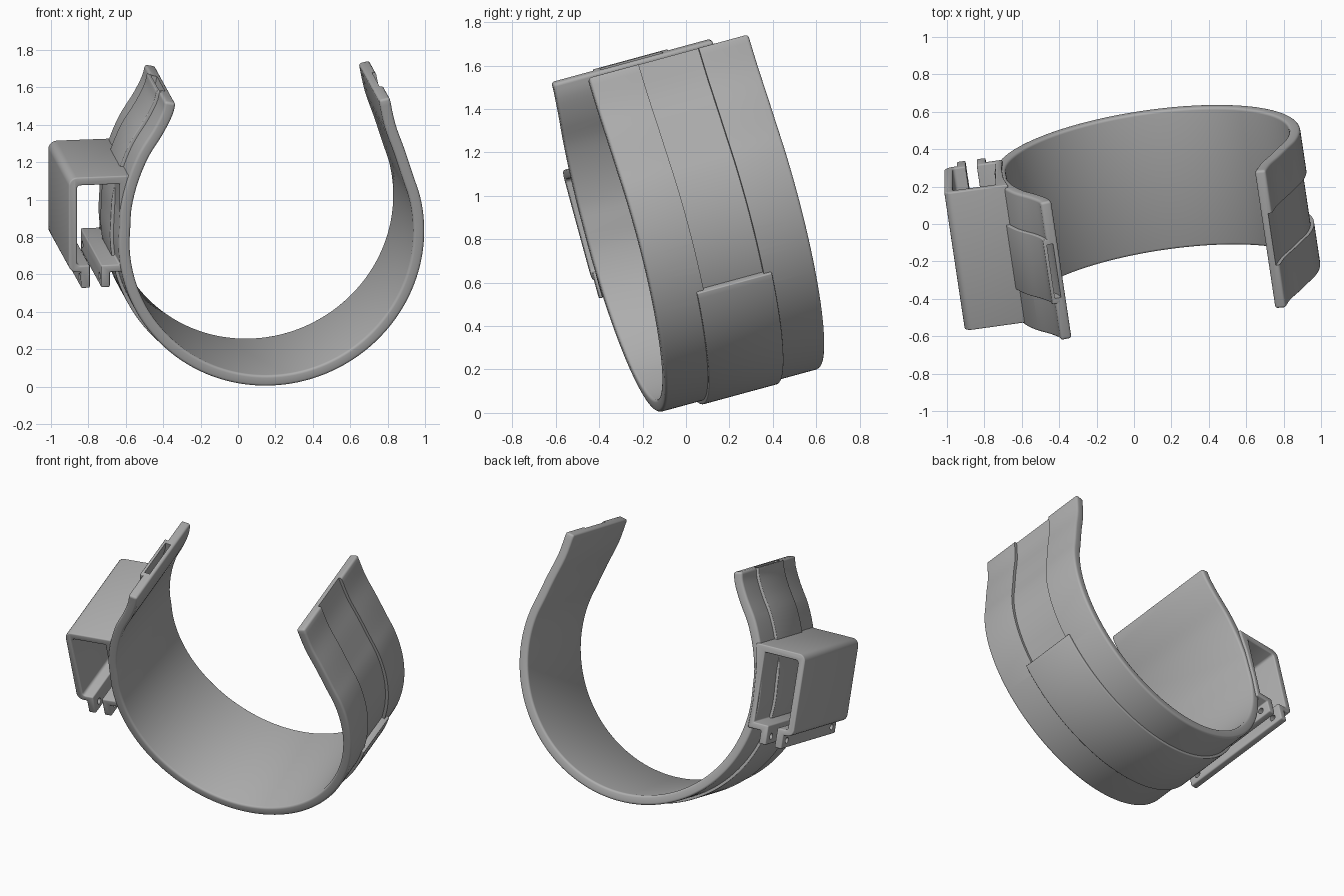
import bpy, bmesh, math
from mathutils import Vector, Matrix

if "Cube" in bpy.data.objects:
    bpy.data.objects.remove(bpy.data.objects["Cube"])

# Tilted working frame: local x across, local y along the band width, local z up
AXIS = Vector((-0.143, 0.955, 0.26)).normalized()
ACROSS = (Vector((1, 0, 0)) - AXIS * AXIS.x).normalized()
UP = ACROSS.cross(AXIS)
FRAME = Matrix((ACROSS, AXIS, UP)).transposed().to_4x4()
FRAME.translation = (0.18, -0.34, 0.80)
WIDTH = 0.77

grey = bpy.data.materials.new("plain grey")
grey.use_nodes = True
grey.diffuse_color = (0.42, 0.42, 0.42, 1)
grey.node_tree.nodes["Principled BSDF"].inputs["Base Color"].default_value = (0.42, 0.42, 0.42, 1)


def make(name, bm):
    bmesh.ops.recalc_face_normals(bm, faces=bm.faces[:])
    mesh = bpy.data.meshes.new(name)
    bm.to_mesh(mesh)
    bm.free()
    mesh.materials.append(grey)
    obj = bpy.data.objects.new(name, mesh)
    bpy.context.collection.objects.link(obj)
    obj.matrix_world = FRAME
    return obj


def ribbon(name, path, low, high, t0, t1):
    """Solid strip following the path, between two offsets along its outward normal."""
    bm = bmesh.new()
    rings = []
    for i, p in enumerate(path):
        d = (path[min(i + 1, len(path) - 1)] - path[max(i - 1, 0)]).normalized()
        n = Vector((d.y, -d.x))
        a, b = p + n * low, p + n * high
        rings.append([bm.verts.new((q.x, t, q.y))
                      for q, t in ((a, t0), (b, t0), (b, t1), (a, t1))])
    for r, s in zip(rings, rings[1:]):
        for k in range(4):
            m = (k + 1) % 4
            bm.faces.new((r[k], r[m], s[m], s[k]))
    bm.faces.new(rings[0])
    bm.faces.new(rings[-1])
    return make(name, bm)


def prism(name, outline, t0, t1):
    bm = bmesh.new()
    face = bm.faces.new([bm.verts.new((u, t0, v)) for u, v in outline])
    moved = bmesh.ops.extrude_face_region(bm, geom=[face])["geom"]
    bmesh.ops.translate(bm, vec=(0, t1 - t0, 0),
                        verts=[g for g in moved if isinstance(g, bmesh.types.BMVert)])
    return make(name, bm)


def arc(cx, cy, r, a0, a1, steps):
    angles = [math.radians(a0 + (a1 - a0) * i / steps) for i in range(steps + 1)]
    return [Vector((cx + r * math.cos(a), cy + r * math.sin(a))) for a in angles]


def smooth_path(pts, steps=4):
    """Catmull-Rom curve through the points."""
    pts = [pts[0] * 2 - pts[1]] + pts + [pts[-1] * 2 - pts[-2]]
    out = []
    for a, b, c, d in zip(pts, pts[1:], pts[2:], pts[3:]):
        for i in range(steps):
            s = i / steps
            out.append((b * 2 + (c - a) * s + (a * 2 - b * 5 + c * 4 - d) * s ** 2
                        + (b * 3 - a - c * 3 + d) * s ** 3) / 2)
    return out + [pts[-2]]


def finish(obj, bevel, cutters=()):
    mod = obj.modifiers.new("round", "BEVEL")
    mod.width, mod.segments = bevel, 3
    mod.limit_method, mod.angle_limit = "ANGLE", math.radians(40)
    for c in cutters:
        mod = obj.modifiers.new("cut", "BOOLEAN")
        mod.operation, mod.solver, mod.object = "DIFFERENCE", "EXACT", c
    bpy.context.view_layer.update()
    graph = bpy.context.evaluated_depsgraph_get()
    mesh = bpy.data.meshes.new_from_object(obj.evaluated_get(graph))
    obj.modifiers.clear()
    obj.data = mesh
    bpy.ops.object.select_all(action="DESELECT")
    obj.select_set(True)
    bpy.context.view_layer.objects.active = obj
    bpy.ops.object.shade_smooth_by_angle(angle=math.radians(35))


# Centre line: flared left tab, round hoop, slightly flared right arm
left_flare = [(-0.546, 0.768), (-0.564, 0.70), (-0.615, 0.60), (-0.69, 0.48),
              (-0.748, 0.34), (-0.783, 0.20)]
right_flare = [(0.693, 0.44), (0.641, 0.59), (0.609, 0.742)]
path = smooth_path([Vector(p) for p in left_flare]
                   + arc(0, 0, 0.796, 174, 382, 26)
                   + [Vector(p) for p in right_flare])
split = next(i for i, p in enumerate(path) if p.x > 0.5 and p.y > -0.325)

# Cutters: strap groove on the right arm, strap slot in the left tab
right_end = path[-1] + (path[-1] - path[-2]).normalized() * 0.05
left_end = path[0] + (path[0] - path[1]).normalized() * 0.05
groove = ribbon("groove_cutter", path[split - 2:] + [right_end], 0.010, 0.08, 0.24, 0.53)
slot = ribbon("slot_cutter", [left_end] + path[:12], -0.004, 0.03, 0.235, 0.535)

# Band and raised strap sleeve
band = ribbon("band", path, -0.03, 0.03, 0, WIDTH)
sleeve = ribbon("strap_sleeve", path[:split + 1], 0.0, 0.048, 0.205, 0.565)
finish(band, 0.014, [groove, slot])
finish(sleeve, 0.005, [slot])

# Bracket: slotted channel with two clamping lips underneath
outer = arc(-1.049, 0.321, 0.045, 90, 180, 5) + arc(-1.049, -0.115, 0.045, 180, 270, 5)
inner = arc(-1.031, -0.105, 0.018, 270, 180, 3) + arc(-1.031, 0.303, 0.018, 180, 90, 3)
outline = [(-0.75, 0.366)] + outer + [
    (-1.027, -0.16), (-1.027, -0.248), (-0.979, -0.248), (-0.979, -0.123)] + inner + [
    (-0.818, 0.321), (-0.818, -0.125), (-0.919, -0.125), (-0.919, -0.248),
    (-0.871, -0.248), (-0.871, -0.165), (-0.78, -0.165), (-0.785, 0.0), (-0.775, 0.2)]
bracket = prism("bracket", outline, 0.015, 0.785)

# Screw holes through the lips
holes = []
for t in (0.08, 0.72):
    bm = bmesh.new()
    bmesh.ops.create_cone(bm, cap_ends=True, segments=20, radius1=0.02, radius2=0.02, depth=0.3,
                          matrix=Matrix.Translation((-0.95, t, -0.2))
                          @ Matrix.Rotation(math.pi / 2, 4, "Y"))
    holes.append(make("hole_cutter", bm))
finish(bracket, 0.008, holes)

for cutter in [groove, slot] + holes:
    bpy.data.objects.remove(cutter)
